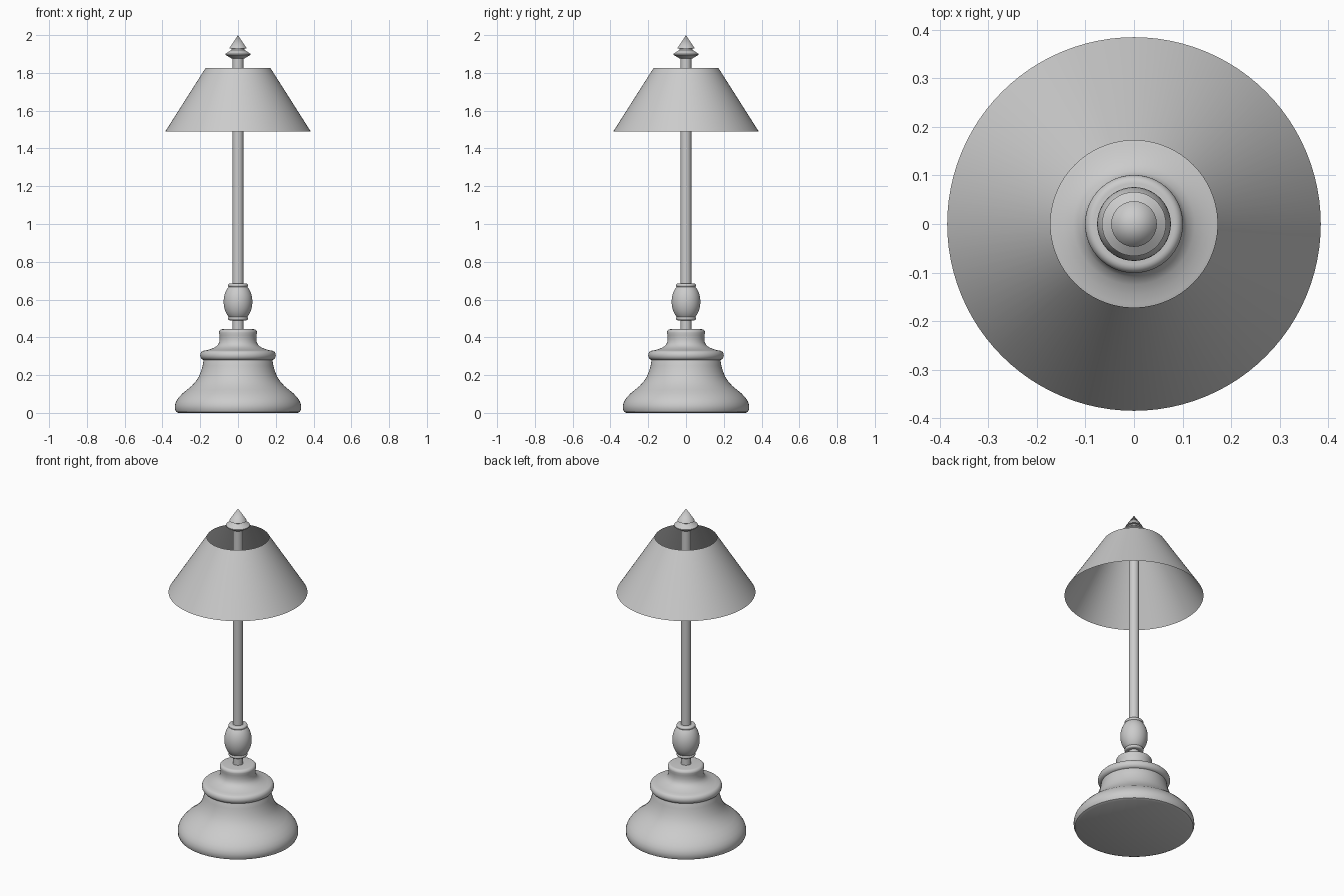
import bpy, bmesh, math

if "Cube" in bpy.data.objects:
    bpy.data.objects.remove(bpy.data.objects["Cube"])


def lathe(name, profile, sides=64, angle=35):
    """Spin (radius, z) points round the z axis; radius 0 closes the end."""
    bm = bmesh.new()
    rings = []
    for r, z in profile:
        if r == 0:
            rings.append([bm.verts.new((0, 0, z))] * sides)
        else:
            rings.append([bm.verts.new((r * math.cos(2 * math.pi * i / sides),
                                        r * math.sin(2 * math.pi * i / sides), z))
                          for i in range(sides)])
    for a, b in zip(rings, rings[1:]):
        for i in range(sides):
            j = (i + 1) % sides
            bm.faces.new(list(dict.fromkeys((a[i], a[j], b[j], b[i]))))
    mesh = bpy.data.meshes.new(name)
    bm.to_mesh(mesh)
    bm.free()
    obj = bpy.data.objects.new(name, mesh)
    bpy.context.collection.objects.link(obj)
    bpy.ops.object.select_all(action='DESELECT')
    obj.select_set(True)
    bpy.context.view_layer.objects.active = obj
    bpy.ops.object.shade_smooth_by_angle(angle=math.radians(angle))
    return obj


def arc(r, z, dr, dz, a0, a1, steps=10):
    """Elliptical arc of profile points about (r, z), angles in degrees."""
    angles = [math.radians(a0 + (a1 - a0) * i / steps) for i in range(steps + 1)]
    return [(r + dr * math.cos(a), z + dz * math.sin(a)) for a in angles]


# Turned base: bell foot, round moulding, neck with rounded top
lathe("base",
      [(0, 0), (0.315, 0), (0.328, 0.006), (0.334, 0.02), (0.334, 0.04),
       (0.328, 0.06), (0.315, 0.08), (0.295, 0.102), (0.27, 0.122),
       (0.245, 0.143), (0.225, 0.165), (0.208, 0.19), (0.196, 0.22),
       (0.187, 0.25), (0.182, 0.28)]
      + arc(0.178, 0.305, 0.022, 0.025, -80, 70)
      + [(0.165, 0.332), (0.145, 0.338), (0.125, 0.346), (0.109, 0.357),
         (0.100, 0.372), (0.097, 0.39), (0.098, 0.41)]
      + arc(0.084, 0.425, 0.017, 0.018, 0, 90, 6) + [(0, 0.443)])

# Central pole
lathe("pole", [(0, 0.42), (0.029, 0.42), (0.029, 1.89), (0, 1.89)], 32)

# Egg-shaped knob with a collar at each end
lathe("knob", [(0, 0.5)] + arc(0, 0.588, 0.076, 0.105, -57, 57, 20) + [(0, 0.676)])
for name, z in (("lower_collar", 0.5), ("upper_collar", 0.675)):
    lathe(name, [(0.025, z - 0.01)] + arc(0.043, z, 0.01, 0.01, -90, 90)
          + [(0.025, z + 0.01)])

# Open conical shade
lathe("shade", [(0.385, 1.49), (0.172, 1.825)], 96)

# Finial: double-bevelled disc under a pointed cone
lathe("finial_disc", [(0, 1.875), (0.032, 1.875), (0.066, 1.895), (0.066, 1.901),
                      (0.034, 1.922), (0.034, 1.93), (0, 1.93)], 48, 20)
lathe("finial_cone", [(0, 1.929), (0.047, 1.929), (0, 2.0)], 48)
